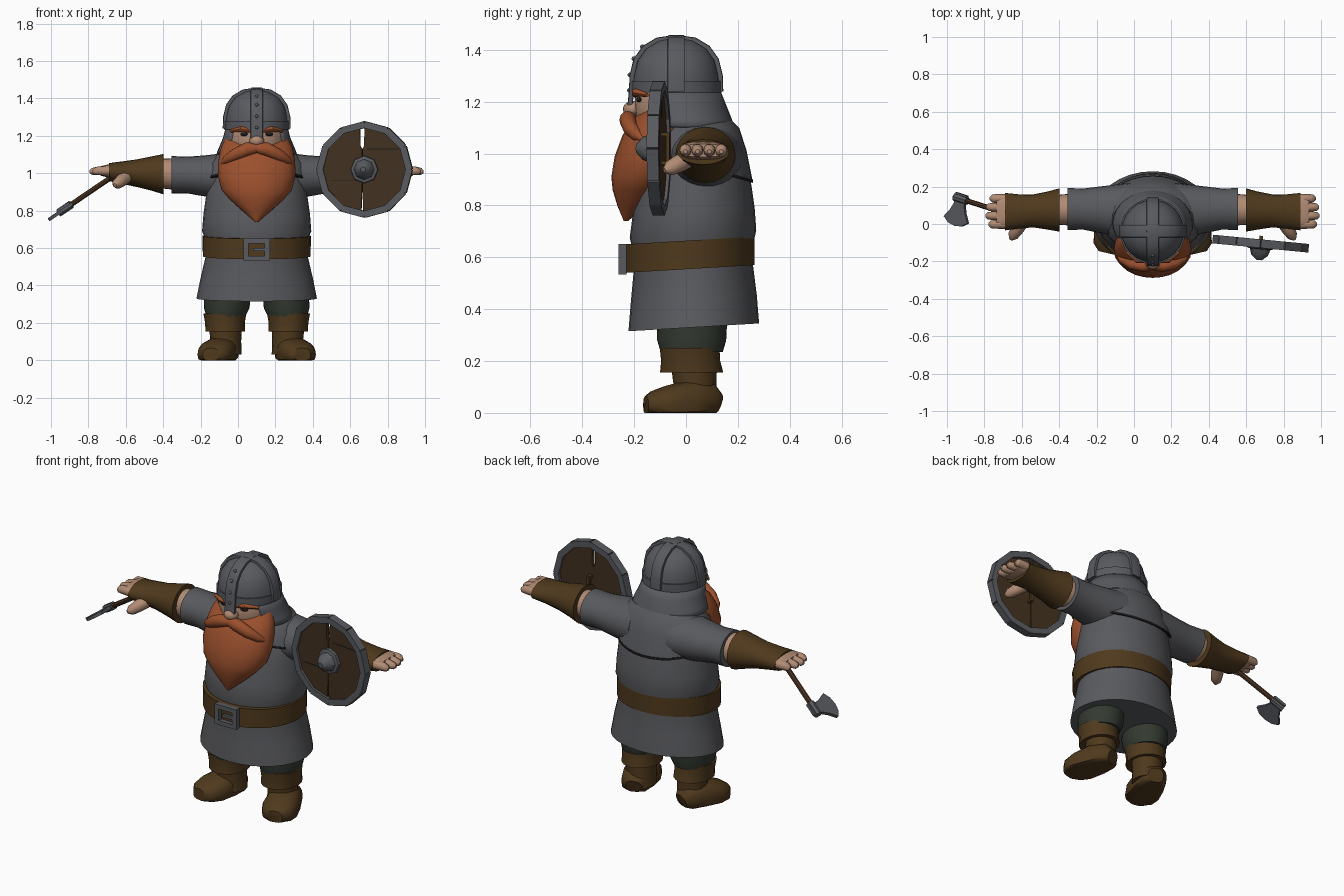
import bpy, bmesh, math
from mathutils import Vector, Matrix

cube = bpy.data.objects.get("Cube")
if cube:
    bpy.data.objects.remove(cube, do_unlink=True)

MID = (0.1, 0, 0)          # body centre line; body parts are built around x = 0
made = []


def material(name, r, g, b, rough=0.8):
    m = bpy.data.materials.new(name)
    m.use_nodes = True
    m.diffuse_color = (r, g, b, 1)
    node = m.node_tree.nodes["Principled BSDF"]
    node.inputs["Base Color"].default_value = (r, g, b, 1)
    node.inputs["Roughness"].default_value = rough
    return m


CLOTH = material("grey cloth", .100, .102, .112)
METAL = material("dark metal", .098, .103, .115)
LEATHER = material("brown leather", .078, .041, .012)
WOOD = material("shield wood", .054, .030, .014)
HANDLE = material("handle wood", .075, .036, .016)
HAIR = material("orange hair", .33, .080, .026)
SKIN = material("skin", .44, .26, .175)
PANTS = material("dark green cloth", .034, .042, .031)
DARK = material("dark trim", .012, .012, .012)


def finish(name, bm, mat, loc=MID, rot=0, mirror=False):
    bmesh.ops.recalc_face_normals(bm, faces=bm.faces)
    me = bpy.data.meshes.new(name)
    bm.to_mesh(me)
    bm.free()
    me.materials.append(mat)
    ob = bpy.data.objects.new(name, me)
    ob.location = loc
    ob.rotation_euler.z = rot
    bpy.context.collection.objects.link(ob)
    if mirror:
        ob.modifiers.new("Mirror", 'MIRROR').use_mirror_merge = False
    made.append(ob)
    return ob


def loft(name, rings, mat, axis=None, u=None, sides=24, p=2, arc=None, floor=False, **kw):
    """Skin over rings (x, y, z, ru, rv[, shear]); follows the path unless axis is given."""
    bm = bmesh.new()
    pts = [Vector(r[:3]) for r in rings]
    whole = (Vector(axis) if axis else pts[-1] - pts[0]).normalized()
    rows = []
    for i, r in enumerate(rings):
        t = whole if axis else (pts[min(i + 1, len(pts) - 1)] - pts[max(i - 1, 0)]).normalized()
        ref = Vector((0, 1, 0)) if abs(whole.z) > .9 else Vector((0, 0, 1))
        uu = Vector(u) if u else ref.cross(t).normalized()
        vv = t.cross(uu)
        a0, a1 = arc or (0, 2 * math.pi)
        n = sides + 1 if arc else sides
        row = []
        for k in range(n):
            a = a0 + (a1 - a0) * k / sides
            c, s = (math.copysign(abs(f) ** (2 / p), f) for f in (math.cos(a), math.sin(a)))
            co = pts[i] + uu * (r[3] * c) + vv * (r[4] * s)
            if len(r) > 5:
                co.z += r[5] * (co.y - r[1])
            if floor:
                co.z = max(co.z, 0)
            row.append(bm.verts.new(co))
        rows.append(row)
    for a, b in zip(rows, rows[1:]):
        for k in range(sides):
            j = (k + 1) % len(a)
            bm.faces.new((a[k], a[j], b[j], b[k]))
    if not arc:
        bm.faces.new(rows[0][::-1])
        bm.faces.new(rows[-1])
    return finish(name, bm, mat, **kw)


def ball(name, centre, size, mat, **kw):
    bm = bmesh.new()
    m = Matrix.Translation(centre) @ Matrix.Diagonal((*size, 1))
    bmesh.ops.create_uvsphere(bm, u_segments=20, v_segments=12, radius=1, matrix=m)
    return finish(name, bm, mat, **kw)


def boxes(name, mats, mat, **kw):
    bm = bmesh.new()
    for m in mats:
        bmesh.ops.create_cube(bm, size=1, matrix=m)
    return finish(name, bm, mat, **kw)


def box(x, y, z, sx, sy, sz):
    return Matrix.Translation((x, y, z)) @ Matrix.Diagonal((sx, sy, sz, 1))


def prism(name, pts, depth, mat, origin=(0, 0, 0), a=(1, 0, 0), b=(0, 0, 1), **kw):
    """Flat outline in the plane of a and b, extruded both ways."""
    bm = bmesh.new()
    a, b, o = Vector(a), Vector(b), Vector(origin)
    n = a.cross(b).normalized() * depth
    f = bm.faces.new([bm.verts.new(o + a * x + b * y - n) for x, y in pts])
    ext = bmesh.ops.extrude_face_region(bm, geom=[f])["geom"]
    bmesh.ops.translate(bm, vec=n * 2, verts=[g for g in ext if isinstance(g, bmesh.types.BMVert)])
    return finish(name, bm, mat, **kw)


Z, X = (0, 0, 1), (1, 0, 0)

# Tunic, mantle and belt
loft("tunic", [(0, .03, .33, .322, .252, .06), (0, .03, .44, .30, .243, .06),
               (0, .028, .56, .272, .23, .06), (0, .027, .65, .275, .235, .06),
               (0, .027, .69, .292, .244, .06), (0, .03, .78, .285, .235, .04),
               (0, .037, .90, .268, .212), (0, .045, 1.04, .245, .175),
               (0, .05, 1.13, .17, .12)], CLOTH, Z, sides=32)
hem = (0, .045, .955, .278, .212, -.28)
loft("shoulder_mantle", [hem, (0, .045, 1.04, .262, .188, -.14), (0, .05, 1.1, .215, .155),
                         (0, .045, 1.15, .13, .11)], CLOTH, Z, sides=32)
loft("mantle_trim", [(0, .045, .947, .280, .214, -.28), (0, .045, .959, .280, .214, -.28)],
     DARK, Z, sides=32)
loft("belt", [(0, .014, .555, .288, .250, .06), (0, .014, .665, .290, .250, .06)],
     LEATHER, Z, sides=32)
boxes("belt_buckle", [box(s * .057, -.245, .592, .028, .03, .115) for s in (-1, 1)] +
      [box(0, -.245, .592 + s * .046, .14, .03, .025) for s in (-1, 1)] +
      [box(.02, -.25, .592, .08, .015, .016)], METAL)

# Legs and boots
loft("trouser_legs", [(.165, .022, .235, .105, .12), (.16, .022, .28, .122, .133),
                      (.15, .025, .48, .125, .14)], PANTS, Z, mirror=True)
loft("boot_cuffs", [(.168, .022, .155, .106, .122), (.17, .018, .20, .106, .114),
                    (.17, .014, .25, .115, .115)], LEATHER, Z, sides=16, mirror=True)
loft("boot_shafts", [(.165, .035, .03, .085, .085), (.165, .035, .1, .082, .082),
                     (.168, .03, .2, .09, .09)], LEATHER, Z, sides=16, mirror=True)
loft("boot_feet", [(.155, .122, .035, .045, .04), (.165, .095, .045, .075, .07),
                   (.19, .02, .045, .09, .085), (.22, -.07, .035, .098, .07),
                   (.238, -.125, .03, .082, .055), (.245, -.155, .03, .045, .035)],
     LEATHER, sides=16, p=2.5, floor=True, mirror=True)

# Arms
loft("sleeves", [(.12, .07, .985, .15, .13), (.26, .075, .985, .128, .112),
                 (.37, .08, .99, .11, .098), (.455, .08, .992, .112, .1)], CLOTH, X, mirror=True)
loft("forearms", [(.43, .077, .995, .086, .085), (.56, .075, 1, .075, .075)],
     SKIN, X, mirror=True)
loft("bracers", [(.498, .075, .995, .116, .108), (.56, .072, .998, .102, .092),
                 (.64, .07, 1.0, .088, .074), (.72, .067, 1.003, .092, .06),
                 (.79, .066, 1.006, .1, .048)], LEATHER, X, sides=20, mirror=True)
loft("palms", [(.74, .066, 1.008, .08, .035), (.80, .066, 1.012, .086, .034),
               (.835, .066, 1.012, .08, .025)], SKIN, X, sides=16, p=3, mirror=True)
for i, tip in enumerate((.878, .893, .89, .872)):
    y = -.002 + i * .046
    loft(f"finger_{i + 1}", [(.79, y, 1.012, .024, .026), (.85, y, 1.013, .023, .024),
                             (tip - .012, y, 1.010, .020, .019), (tip, y, 1.008, .008, .008)],
         SKIN, X, sides=10, mirror=True)
loft("thumbs", [(.69, .02, .985, .035, .035), (.725, -.03, .96, .034, .034),
                (.748, -.065, .942, .028, .028), (.758, -.083, .935, .010, .010)],
     SKIN, sides=10, mirror=True)

# Head and face
ball("head", (0, -.055, 1.18), (.155, .145, .16), SKIN)
ball("nose", (0, -.205, 1.172), (.04, .038, .032), SKIN)
ball("eyes", (.062, -.178, 1.208), (.026, .014, .010), DARK, mirror=True)
loft("eyebrows", [(.025, -.196, 1.228, .012, .012), (.08, -.19, 1.236, .02, .016),
                  (.14, -.15, 1.226, .008, .008)], HAIR, sides=10, mirror=True)
loft("beard", [(0, -.075, 1.19, .165, .06), (0, -.095, 1.14, .19, .105),
               (0, -.12, 1.07, .205, .125), (0, -.145, .99, .208, .13),
               (0, -.168, .91, .188, .12), (0, -.185, .86, .145, .098),
               (0, -.205, .80, .078, .06), (0, -.232, .74, .008, .008)], HAIR, Z)
loft("moustache", [(0, -.215, 1.135, .03, .026), (.05, -.225, 1.13, .032, .036),
                   (.115, -.215, 1.10, .028, .032), (.165, -.19, 1.07, .02, .022),
                   (.195, -.155, 1.045, .004, .004)], HAIR, sides=12, mirror=True)

# Helmet: dome, brow band, crossing ridges, rivets and neck guard
CROWN = (.1, -.038, 0)
loft("helmet_dome", [(0, 0, 1.235, .168, .168), (0, 0, 1.30, .166, .166), (0, 0, 1.36, .15, .15),
                     (0, 0, 1.405, .118, .118), (0, 0, 1.435, .07, .07), (0, 0, 1.447, .012, .012)],
     METAL, Z, loc=CROWN)
loft("brow_band", [(0, 0, 1.235, .175, .175), (0, 0, 1.28, .175, .175)], METAL, Z, loc=CROWN)
half = [(.172, 1.24), (.170, 1.30), (.155, 1.362), (.122, 1.408), (.072, 1.438)]
arch = [(-y, z) for y, z in half] + [(0, 1.448)] + half[::-1]
for name, path, rot in (("front_ridge", [(-.178, 1.185)] + arch, 0),
                        ("side_ridge", arch, math.pi / 2)):
    loft(name, [(0, y, z, .033, .010) for y, z in path], METAL, u=X, sides=12, p=6,
         loc=CROWN, rot=rot)
for i, (y, z) in enumerate(half[:4]):
    ball(f"ridge_rivet_{i + 1}", (0, -y - .008, z + .004), (.009, .009, .009), METAL, loc=CROWN)
guard = loft("neck_guard", [(0, -.03, 1.25, .165, .160), (0, -.018, 1.19, .180, .172),
                            (0, 0, 1.13, .205, .178), (0, .005, 1.105, .215, .178)],
             METAL, Z, arc=(math.radians(-42), math.radians(222)))
guard.modifiers.new("Solidify", 'SOLIDIFY').thickness = .015

# Shield, slightly turned: two boards with a split, segmented rim, domed boss, grip
SHIELD = dict(loc=(.677, -.105, 1.02), rot=math.radians(-5.5))
for name, s in (("shield_board_right", -1), ("shield_board_left", 1)):
    outer = [(s * .225 * math.sin(a), .225 * math.cos(a))
             for a in (math.radians(15 * k) for k in range(1, 12))]
    inner = [(s * .005 - .012, -.225), (s * .001 - .012, -.1), (s * .001 - .012, .11),
             (s * .010 - .012, .125), (s * .012 - .012, .225)]
    prism(name, outer + inner, .010, WOOD, **SHIELD)
rim = []
for k in range(12):
    turn = Matrix.Rotation(math.radians(30 * k + 15), 4, 'Y')
    rim.append(turn @ box(0, 0, .232, .128, .046, .036))
boxes("shield_rim", rim, METAL, **SHIELD)
boxes("shield_plank_seams", [box(s * .1, -.0105, z, .17, .002, .004)
                             for s, z in ((1, .11), (-1, -.06))], DARK, **SHIELD)
loft("shield_boss", [(0, -.008, 0, .075, .075), (0, -.025, 0, .072, .072), (0, -.03, 0, .055, .055),
                     (0, -.062, 0, .045, .045), (0, -.088, 0, .015, .015)], METAL,
     (0, -1, 0), sides=8, **SHIELD)
boxes("shield_grip", [box(0, .035, 0, .02, .014, .12), box(0, .02, .055, .02, .04, .014),
                      box(0, .02, -.055, .02, .04, .014)], LEATHER, **SHIELD)

# Axe held in the right hand
start, end = Vector((-.66, .05, .99)), Vector((-.945, .14, .797))
along = (end - start).normalized()
edge = (Vector((0, -1, 0)) + along * along.y).normalized()
loft("axe_handle", [(*start, .014, .014), (*end, .014, .014)], HANDLE, sides=8, loc=(0, 0, 0))
head = end - along * .025
prism("axe_blade", [(-.038, -.028), (.038, -.028), (.034, .03), (.05, .07), (.08, .115), (.045, .14),
                    (0, .148), (-.045, .14), (-.078, .115), (-.05, .07), (-.034, .03)],
      .009, METAL, head, along, edge, loc=(0, 0, 0))
loft("axe_socket", [(*(head - along * .042), .022, .022), (*(head + along * .042), .022, .022)],
     METAL, sides=8, loc=(0, 0, 0))

# Smooth shading with sharp edges kept
bpy.ops.object.select_all(action='DESELECT')
for ob in made:
    ob.select_set(True)
bpy.context.view_layer.objects.active = made[0]
bpy.ops.object.shade_smooth_by_angle(angle=math.radians(38))
